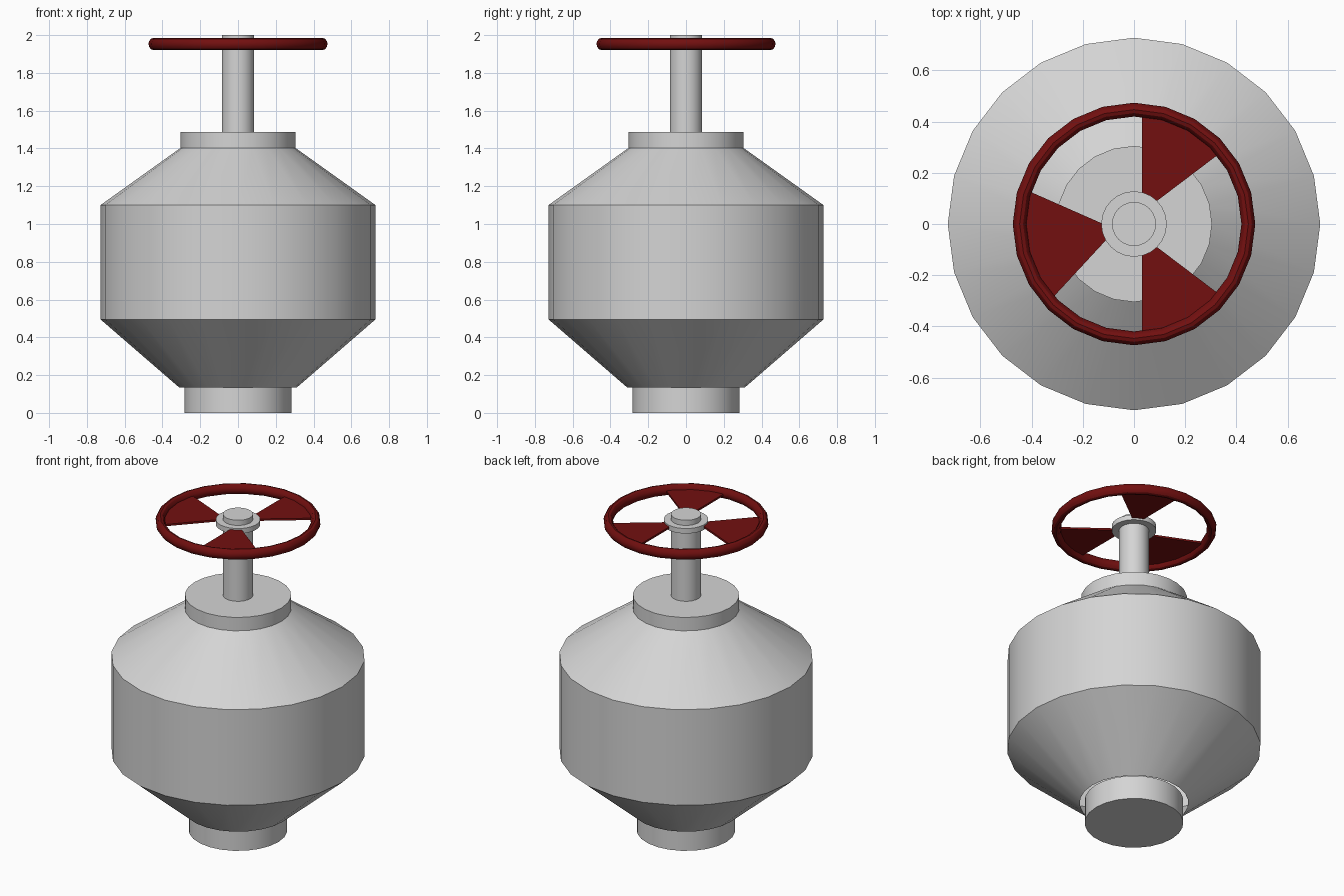
import bpy, bmesh, math

if "Cube" in bpy.data.objects:
    bpy.data.objects.remove(bpy.data.objects["Cube"])

SIDES = 24


def material(name, rgb):
    m = bpy.data.materials.new(name)
    m.diffuse_color = (*rgb, 1)
    m.use_nodes = True
    m.node_tree.nodes["Principled BSDF"].inputs["Base Color"].default_value = m.diffuse_color
    return m


metal = material("light grey metal", (0.66, 0.66, 0.66))
red = material("dark red paint", (0.17, 0.005, 0.005))


def finish(bm, name, mat, recalc=True):
    if recalc:
        bmesh.ops.recalc_face_normals(bm, faces=bm.faces[:])
    me = bpy.data.meshes.new(name)
    bm.to_mesh(me)
    bm.free()
    ob = bpy.data.objects.new(name, me)
    bpy.context.collection.objects.link(ob)
    me.materials.append(mat)
    bpy.ops.object.select_all(action='DESELECT')
    ob.select_set(True)
    bpy.context.view_layer.objects.active = ob
    bpy.ops.object.shade_smooth_by_angle(angle=math.radians(32))
    return ob


def lathe(name, profile, mat, cap_bottom=True, cap_top=True):
    """Revolve (radius, z) points, bottom to top."""
    bm = bmesh.new()
    rings = [[bm.verts.new((r * math.cos(math.tau * i / SIDES),
                            r * math.sin(math.tau * i / SIDES), z))
              for i in range(SIDES)] for r, z in profile]
    for a, b in zip(rings, rings[1:]):
        for i in range(SIDES):
            j = (i + 1) % SIDES
            bm.faces.new((a[i], a[j], b[j], b[i]))
    if cap_bottom:
        bm.faces.new(rings[0][::-1])
    if cap_top:
        bm.faces.new(rings[-1])
    return finish(bm, name, mat, recalc=False)


# Tank: base pipe, open-bottomed double-cone shell, lid, stem, hub
lathe("base_pipe", [(0.283, 0), (0.283, 0.15)], metal)
lathe("tank_body", [(0.312, 0.135), (0.728, 0.495), (0.728, 1.10), (0.305, 1.402)],
      metal, cap_bottom=False)
lathe("lid", [(0.305, 1.40), (0.305, 1.487)], metal)
lathe("stem", [(0.086, 1.48), (0.086, 2.0)], metal)
lathe("wheel_hub", [(0.128, 1.935), (0.128, 1.967)], metal)

# Handwheel rim: ring with an oval cross-section
bm = bmesh.new()
N = 12
rings = []
for i in range(SIDES):
    a = math.tau * i / SIDES
    ring = []
    for k in range(N):
        t = math.tau * k / N
        r = 0.447 + 0.027 * math.cos(t)
        ring.append(bm.verts.new((r * math.cos(a), r * math.sin(a),
                                  1.953 + 0.032 * math.sin(t))))
    rings.append(ring)
for i in range(SIDES):
    a, b = rings[i], rings[(i + 1) % SIDES]
    for k in range(N):
        m = (k + 1) % N
        bm.faces.new((a[k], b[k], b[m], a[m]))
rim = finish(bm, "wheel_rim", red)
rim.data.polygons.foreach_set("use_smooth", [True] * len(rim.data.polygons))


# Wedge spokes: thin plates between hub and rim (angles in degrees)
def wedge(name, outer, inner, steps=5):
    def arc(r, span):
        return [(r * math.cos(math.radians(d)), r * math.sin(math.radians(d)))
                for d in (span[0] + (span[1] - span[0]) * i / steps
                          for i in range(steps + 1))]
    outline = arc(0.428, outer) + arc(0.12, inner)[::-1]
    bm = bmesh.new()
    face = bm.faces.new([bm.verts.new((x, y, 1.946)) for x, y in outline])
    ext = bmesh.ops.extrude_face_region(bm, geom=[face])
    bmesh.ops.translate(bm, vec=(0, 0, 0.012),
                        verts=[v for v in ext["geom"] if isinstance(v, bmesh.types.BMVert)])
    finish(bm, name, red)


wedge("spoke_back", (39.5, 85.8), (45.6, 75.3))
wedge("spoke_front", (-85.8, -39.5), (-75.3, -45.6))
wedge("spoke_left", (162.7, 222.2), (180, 209))
